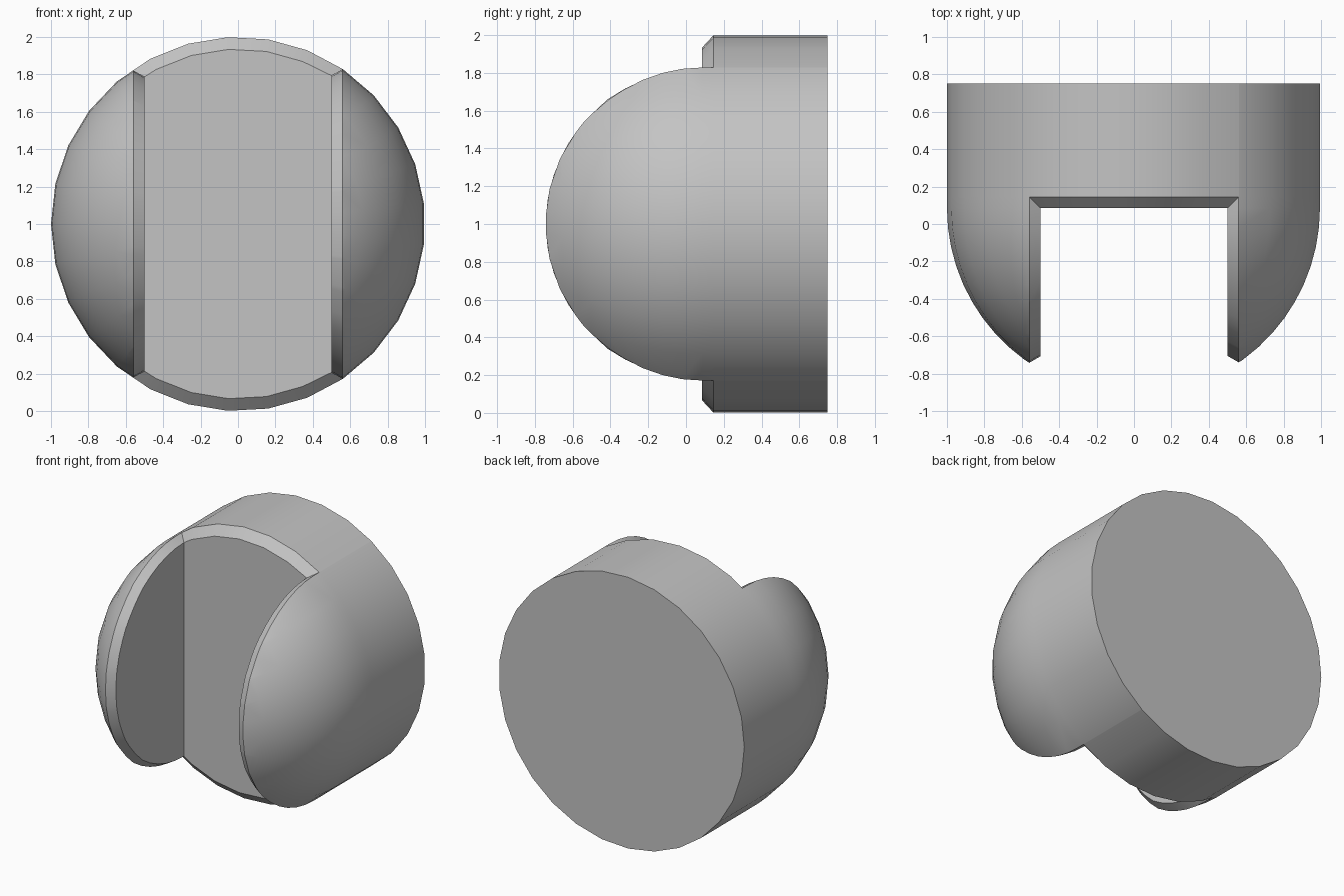
import bpy, bmesh, math
from mathutils import Matrix, Vector

if "Cube" in bpy.data.objects:
    bpy.data.objects.remove(bpy.data.objects["Cube"])

SEG = 29                       # sides around the y axis
CY = 0.085                     # dome centre and slot floor depth
BACK = 0.75
OUT_X, IN_X = 0.56, 0.50       # slot half width at the rim and inside
RIM_Y = 0.145                  # floor depth at the outer rim
WALL_S, FLOOR_S = 0.795 / 0.83, 0.935

grey = bpy.data.materials.new("light grey")
grey.diffuse_color = (0.55, 0.55, 0.55, 1)
grey.use_nodes = True
grey.node_tree.nodes["Principled BSDF"].inputs["Base Color"].default_value = grey.diffuse_color

bm = bmesh.new()

# Domed plug: quarter circle and straight side, spun about the y axis
N = 15
profile = [(math.sin(i * math.pi / 2 / N), CY - math.cos(i * math.pi / 2 / N)) for i in range(N + 1)]
profile += [(1.0, BACK)]
rings = []
for r, y in profile[1:]:
    rings.append([bm.verts.new((-r * math.cos(2 * math.pi * k / SEG), y,
                                1 + r * math.sin(2 * math.pi * k / SEG))) for k in range(SEG)])
nose = bm.verts.new((0, profile[0][1], 1))
for k in range(SEG):
    j = (k + 1) % SEG
    bm.faces.new((nose, rings[0][k], rings[0][j]))
    for a, b in zip(rings, rings[1:]):
        bm.faces.new((a[k], b[k], b[j], a[j]))
bm.faces.new(rings[-1])

# Open the slot
for co, no in (((OUT_X, 0, 0), (1, 0, 0)), ((-OUT_X, 0, 0), (1, 0, 0)), ((0, RIM_Y, 0), (0, 1, 0))):
    bmesh.ops.bisect_plane(bm, geom=bm.verts[:] + bm.edges[:] + bm.faces[:],
                           dist=1e-5, plane_co=co, plane_no=no)
slot = [f for f in bm.faces
        if abs(f.calc_center_median().x) < OUT_X and f.calc_center_median().y < RIM_Y]
bmesh.ops.delete(bm, geom=slot, context='FACES')

# Chamfer around the slot rim
rim = [e for e in bm.edges if e.is_boundary]
ext = bmesh.ops.extrude_edge_only(bm, edges=rim)["geom"]
inner = [g for g in ext if isinstance(g, bmesh.types.BMVert)]
for v in inner:
    x, y, z = v.co
    if abs(x) > OUT_X - 1e-3:
        v.co = (math.copysign(IN_X, x), min(CY + (y - CY) * WALL_S, CY), 1 + (z - 1) * WALL_S)
    else:
        v.co = (x * FLOOR_S, CY, 1 + (z - 1) * FLOOR_S)
        v.co.x = max(-IN_X, min(IN_X, v.co.x))
bmesh.ops.remove_doubles(bm, verts=inner, dist=0.003)

# Slot walls and floor
edge_verts = {v for e in bm.edges if e.is_boundary for v in e.verts}
for s in (-1, 1):
    c = [v for v in edge_verts if abs(v.co.x - s * IN_X) < 1e-3 and abs(v.co.y - CY) < 2e-3]
    lo, hi = min(c, key=lambda v: v.co.z), max(c, key=lambda v: v.co.z)
    bm.edges.new((lo, hi))


def fill(test):
    edges = [e for e in bm.edges if len(e.link_faces) < 2 and all(test(v.co) for v in e.verts)]
    bmesh.ops.contextual_create(bm, geom=edges)


fill(lambda p: abs(p.x - IN_X) < 1e-3)
fill(lambda p: abs(p.x + IN_X) < 1e-3)
fill(lambda p: abs(p.y - CY) < 2e-3 and abs(p.x) < IN_X + 1e-3)
bmesh.ops.recalc_face_normals(bm, faces=bm.faces[:])

mesh = bpy.data.meshes.new("slotted_plug")
bm.to_mesh(mesh)
bm.free()
plug = bpy.data.objects.new("slotted_plug", mesh)
bpy.context.collection.objects.link(plug)
mesh.materials.append(grey)

# Smooth dome, crisp slot edges
bpy.context.view_layer.objects.active = plug
plug.select_set(True)
bpy.ops.object.shade_smooth_by_angle(angle=math.radians(30))
